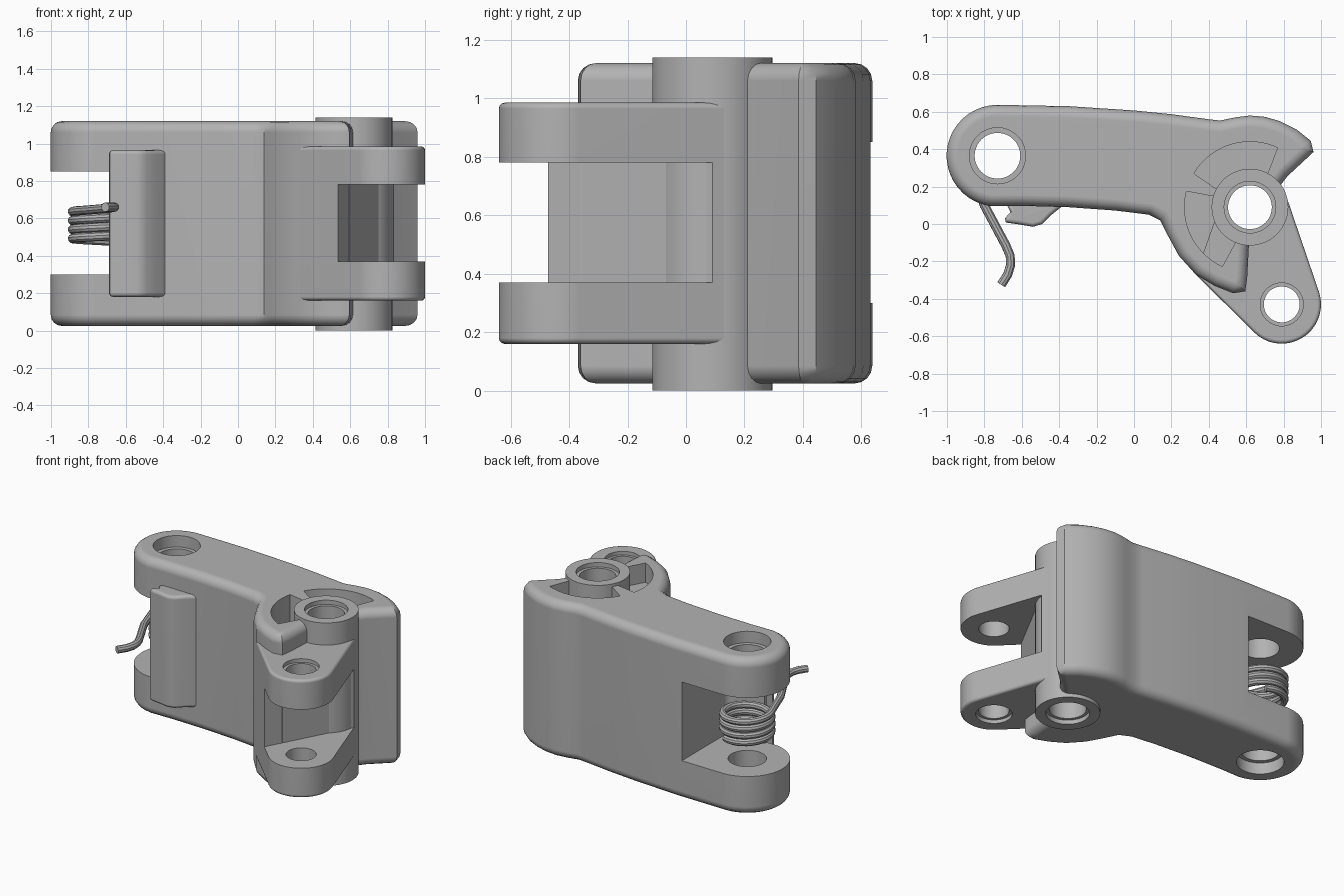
import bpy, bmesh, math
from mathutils import Vector

if "Cube" in bpy.data.objects:
    bpy.data.objects.remove(bpy.data.objects["Cube"], do_unlink=True)

grey = bpy.data.materials.new("machined_grey")
grey.use_nodes = True
grey.diffuse_color = (0.45, 0.45, 0.45, 1)
grey.node_tree.nodes["Principled BSDF"].inputs["Base Color"].default_value = grey.diffuse_color

PIN, PIVOT, EYE = (-0.73, 0.365), (0.62, 0.09), (0.79, -0.43)


def arc(center, r, a0, a1, n=16):
    angles = [math.radians(a0 + (a1 - a0) * i / n) for i in range(n + 1)]
    return [(center[0] + r * math.cos(a), center[1] + r * math.sin(a)) for a in angles]


def prism(name, outline, z0, z1, bevel=0.0, segments=4):
    """Extrude a flat outline upward and round its top and bottom rims."""
    bm = bmesh.new()
    face = bm.faces.new([bm.verts.new((x, y, z0)) for x, y in outline])
    new = bmesh.ops.extrude_face_region(bm, geom=[face])["geom"]
    for v in new:
        if isinstance(v, bmesh.types.BMVert):
            v.co.z = z1
    bmesh.ops.recalc_face_normals(bm, faces=bm.faces)
    if bevel:
        rims = [e for e in bm.edges if abs(e.verts[0].co.z - e.verts[1].co.z) < 1e-5]
        bmesh.ops.bevel(bm, geom=rims, offset=bevel, segments=segments,
                        profile=0.5, affect='EDGES', clamp_overlap=False)
    mesh = bpy.data.meshes.new(name)
    bm.to_mesh(mesh)
    bm.free()
    obj = bpy.data.objects.new(name, mesh)
    bpy.context.collection.objects.link(obj)
    mesh.materials.append(grey)
    return obj


def disc(center, r, z0, z1):
    return prism("cutter", arc(center, r, 0, 352.5, 47), z0, z1)


def activate(obj):
    bpy.ops.object.select_all(action='DESELECT')
    obj.select_set(True)
    bpy.context.view_layer.objects.active = obj


def cut(obj, *cutters):
    for c in cutters:
        mod = obj.modifiers.new("cut", 'BOOLEAN')
        mod.operation, mod.solver, mod.object = 'DIFFERENCE', 'EXACT', c
        activate(obj)
        bpy.ops.object.modifier_apply(modifier=mod.name)
        bpy.data.objects.remove(c, do_unlink=True)


def finish(obj):
    activate(obj)
    bpy.ops.object.shade_smooth_by_angle(angle=math.radians(32))
    obj.modifiers.new("even_normals", 'WEIGHTED_NORMAL').keep_sharp = True


def bore(center, r, rim, z0, z1, depth):
    """Through hole with a wider step at both ends."""
    return [disc(center, r, -1, 2), disc(center, rim, z1 - depth, z1 + 1),
            disc(center, rim, z0 - 1, z0 + depth)]


# Main arm: rounded pin end, front lug and rear wing around the pivot
lower = [(-0.6, 0.097), (-0.35, 0.09), (-0.1, 0.072), (0.08, 0.05), (0.14, 0.02),
         (0.18, -0.06), (0.24, -0.17), (0.33, -0.27), (0.43, -0.33), (0.53, -0.37),
         (0.595, -0.36), (0.605, -0.29), (0.615, -0.1), (0.66, 0.09)]
wing = [(0.77, 0.19), (0.82, 0.255), (0.96, 0.385), (0.945, 0.445), (0.87, 0.505),
        (0.78, 0.55), (0.7, 0.573), (0.62, 0.58), (0.54, 0.57), (0.46, 0.553),
        (0.4, 0.56), (0.2, 0.587), (0.0, 0.607), (-0.35, 0.63)]
arm = prism("main_arm", arc(PIN, 0.272, 90, 262, 20) + lower + wing, 0.025, 1.12, 0.06)

# Spring slot, pin bore, pivot bore and the two curved pockets
slot = [(-1.2, -0.3), (-0.69, -0.3), (-0.69, 0.12)] + arc((-0.46, 0.17), 0.05, 270, 360, 5) \
    + [(-0.41, 0.9), (-1.2, 0.9)]
cut(arm, prism("cutter", slot, 0.3, 0.85), *bore(PIN, 0.122, 0.15, 0.025, 1.12, 0.08),
    disc(PIVOT, 0.15, -1, 2))
for start, end in ((62, 152), (163, 248)):
    pocket = arc(PIVOT, 0.35, start + 3, end - 3) + arc(PIVOT, 0.19, end, start)
    cut(arm, prism("cutter", pocket, 0.85, 1.5))
finish(arm)

# Pivot sleeve
sleeve = prism("pivot_sleeve", arc(PIVOT, 0.205, 0, 354, 59), 0, 1.14)
cut(sleeve, *bore(PIVOT, 0.117, 0.138, 0, 1.14, 0.03))
finish(sleeve)

# Forked link: two eyes joined behind a slanted wall
outline = arc(EYE, 0.21, 225, 378, 18) + arc(PIVOT, 0.203, 18, 120, 10) + [(0.33, -0.27)]
link = prism("forked_link", outline, 0.16, 0.985, 0.02, 3)
gap = [(0.53 - 0.31, -0.48 - 0.58), (0.84 + 0.31, 0.1 + 0.58), (1.6, -0.5), (0.9, -1.5)]
cut(link, prism("cutter", gap, 0.37, 0.78), disc(PIVOT, 0.15, -1, 2),
    *bore(EYE, 0.096, 0.115, 0.16, 0.985, 0.025))
finish(link)

# Raised thumb tab on the front of the arm
tab_outline = [(-0.69, 0.12), (-0.66, 0.065), (-0.69, 0.03), (-0.685, 0.008), (-0.61, -0.003),
               (-0.54, -0.015), (-0.49, 0.0), (-0.44, 0.05), (-0.39, 0.09), (-0.37, 0.12)]
tab = prism("thumb_tab", tab_outline, 0.18, 0.965, 0.022, 3)
finish(tab)

# Coil spring with a bent tail
TURNS, PITCH, RADIUS, END = 3.4, 0.048, 0.155, math.radians(207)
points = []
for i in range(103):
    t = i / 102
    a = END - (1 - t) * TURNS * math.tau
    points.append((PIN[0] + RADIUS * math.cos(a), PIN[1] + RADIUS * math.sin(a),
                   0.64 - (1 - t) * TURNS * PITCH))
points += [(-0.80, 0.1, 0.645), (-0.685, -0.115, 0.655), (-0.662, -0.17, 0.66),
           (-0.66, -0.22, 0.66), (-0.675, -0.27, 0.66), (-0.71, -0.325, 0.66)]
curve = bpy.data.curves.new("coil_spring", 'CURVE')
curve.dimensions = '3D'
curve.bevel_depth, curve.bevel_resolution, curve.use_fill_caps = 0.025, 3, True
spline = curve.splines.new('POLY')
spline.points.add(len(points) - 1)
for p, co in zip(spline.points, points):
    p.co = Vector((*co, 1))
spring = bpy.data.objects.new("coil_spring", curve)
bpy.context.collection.objects.link(spring)
curve.materials.append(grey)
activate(spring)
bpy.ops.object.convert(target='MESH')
finish(bpy.context.view_layer.objects.active)
